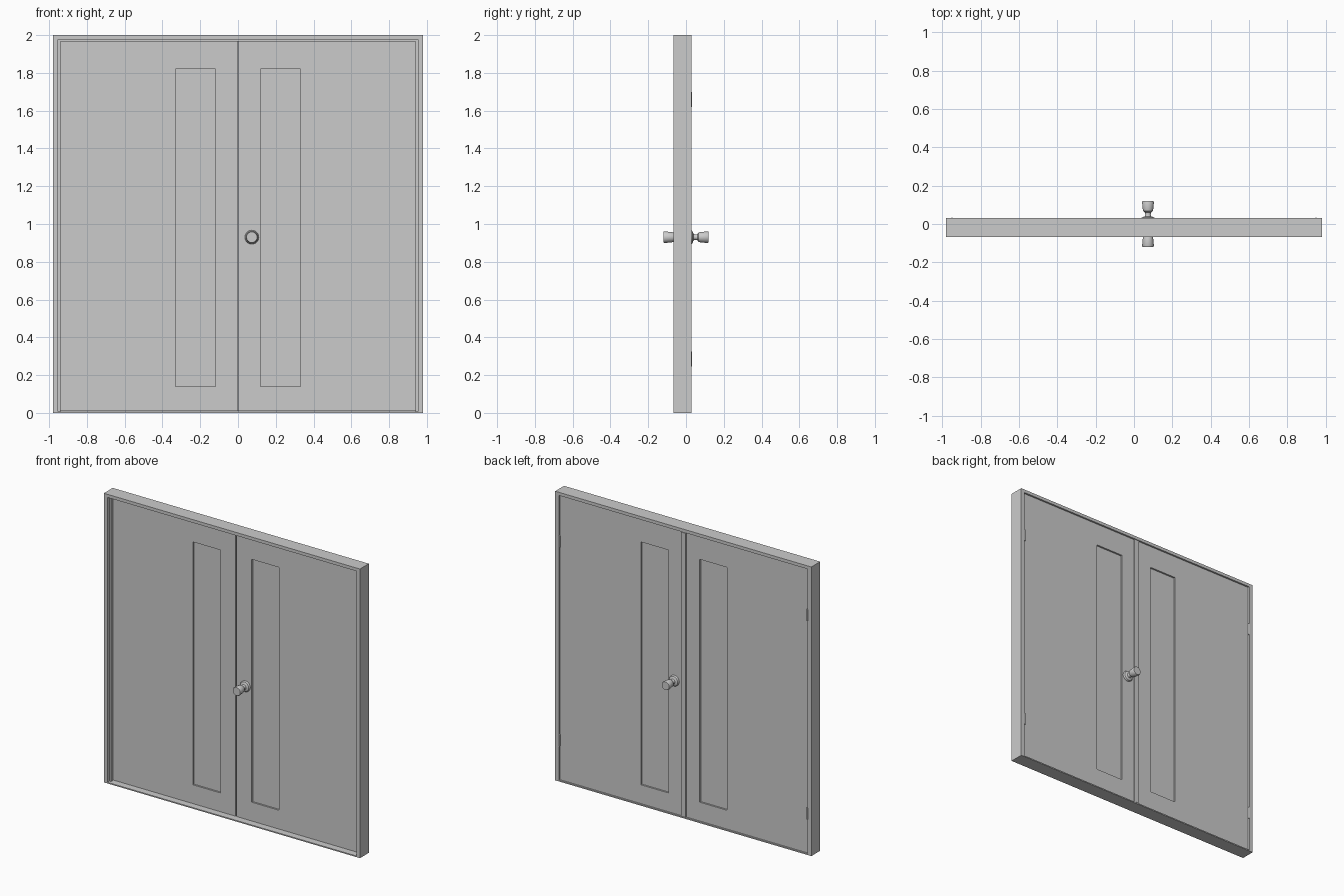
import bpy, bmesh, math
from mathutils import Matrix

cube = bpy.data.objects.get("Cube")
if cube:
    bpy.data.objects.remove(cube, do_unlink=True)

grey = bpy.data.materials.new("plain grey")
grey.use_nodes = True
COLOUR = (0.6, 0.6, 0.6, 1)
grey.diffuse_color = COLOUR
grey.node_tree.nodes["Principled BSDF"].inputs["Base Color"].default_value = COLOUR

FRONT, BACK = -0.067, 0.03            # frame depth
DOOR_FRONT, DOOR_BACK = -0.022, 0.022
JAMB, STOP = 0.952, 0.94              # half widths of the two openings
HEAD, STOP_TOP, SILL = 1.978, 1.966, 0.008


def finish(name, bm):
    bmesh.ops.recalc_face_normals(bm, faces=bm.faces)
    mesh = bpy.data.meshes.new(name)
    bm.to_mesh(mesh)
    bm.free()
    mesh.materials.append(grey)
    obj = bpy.data.objects.new(name, mesh)
    bpy.context.collection.objects.link(obj)
    return obj


def add_box(bm, x, y, z):
    size = Matrix.Diagonal((x[1] - x[0], y[1] - y[0], z[1] - z[0], 1))
    centre = Matrix.Translation((sum(x) / 2, sum(y) / 2, sum(z) / 2))
    bmesh.ops.create_cube(bm, size=1, matrix=centre @ size)


def box(name, x, y, z):
    bm = bmesh.new()
    add_box(bm, x, y, z)
    return finish(name, bm)


def arch(name, outer, inner, top, under, y, bottom):
    """Upside-down U profile in x-z, extruded through y."""
    bm = bmesh.new()
    outline = [(-outer, bottom), (-outer, top), (outer, top), (outer, bottom),
               (inner, bottom), (inner, under), (-inner, under), (-inner, bottom)]
    face = bm.faces.new([bm.verts.new((x, y[0], z)) for x, z in outline])
    new = bmesh.ops.extrude_face_region(bm, geom=[face])["geom"]
    moved = [v for v in new if isinstance(v, bmesh.types.BMVert)]
    bmesh.ops.translate(bm, verts=moved, vec=(0, y[1] - y[0], 0))
    return finish(name, bm)


def turned(name, profile, x, z, sign):
    """Lathe a (radius, distance) profile about the y axis."""
    bm = bmesh.new()
    verts = [bm.verts.new((r, sign * d, 0)) for r, d in profile]
    edges = [bm.edges.new(pair) for pair in zip(verts, verts[1:])]
    bmesh.ops.spin(bm, geom=verts + edges, axis=(0, 1, 0), cent=(0, 0, 0),
                   angle=math.tau, steps=32)
    bmesh.ops.remove_doubles(bm, verts=bm.verts, dist=0.0001)
    bmesh.ops.translate(bm, verts=bm.verts, vec=(x, 0, z))
    return smooth(finish(name, bm))


def smooth(obj):
    bpy.ops.object.select_all(action="DESELECT")
    obj.select_set(True)
    bpy.context.view_layer.objects.active = obj
    bpy.ops.object.shade_smooth_by_angle(angle=math.radians(35))
    return obj


# Surround, door stop and threshold
arch("door_frame", 0.98, JAMB, 2, HEAD, (FRONT, BACK), 0)
arch("door_stop", JAMB, STOP, HEAD, STOP_TOP, (-0.045, DOOR_FRONT), SILL)
box("threshold", (-JAMB, JAMB), (FRONT, BACK), (0, SILL))

# Door leaves, each with a long panel sunk into both faces
PANEL_X, PANEL_Z = (0.12, 0.33), (0.14, 1.82)
DOOR_X, DOOR_Z = (0.003, 0.949), (0.01, 1.975)
for side, word in ((1, "left"), (-1, "right")):
    def span(a, b):
        return tuple(sorted((side * a, side * b)))

    bm = bmesh.new()
    depth = (DOOR_FRONT, DOOR_BACK)
    add_box(bm, span(DOOR_X[0], PANEL_X[0]), depth, DOOR_Z)
    add_box(bm, span(PANEL_X[1], DOOR_X[1]), depth, DOOR_Z)
    add_box(bm, span(*PANEL_X), depth, (DOOR_Z[0], PANEL_Z[0]))
    add_box(bm, span(*PANEL_X), depth, (PANEL_Z[1], DOOR_Z[1]))
    finish(word + "_door", bm)
    box(word + "_panel", span(*PANEL_X), (-0.01, 0.01), PANEL_Z)

    # Hinge knuckles
    for place, z in (("lower", 0.285), ("upper", 1.66)):
        bm = bmesh.new()
        bmesh.ops.create_cone(bm, cap_ends=True, segments=16, radius1=0.006,
                              radius2=0.006, depth=0.08,
                              matrix=Matrix.Translation((side * 0.949, 0.027, z)))
        smooth(finish(word + "_" + place + "_hinge", bm))

# Cover strip over the meeting edges
box("meeting_strip", (-0.018, 0.018), (DOOR_BACK, 0.029), DOOR_Z)

# Knobs on both faces
KNOB = [(0, 0.02), (0.037, 0.02), (0.037, 0.028), (0.033, 0.034), (0.017, 0.04),
        (0.014, 0.05), (0.016, 0.06), (0.025, 0.067), (0.027, 0.075),
        (0.031, 0.114), (0.028, 0.12), (0, 0.12)]
turned("front_knob", KNOB, 0.073, 0.93, -1)
turned("back_knob", KNOB, 0.073, 0.93, 1)
